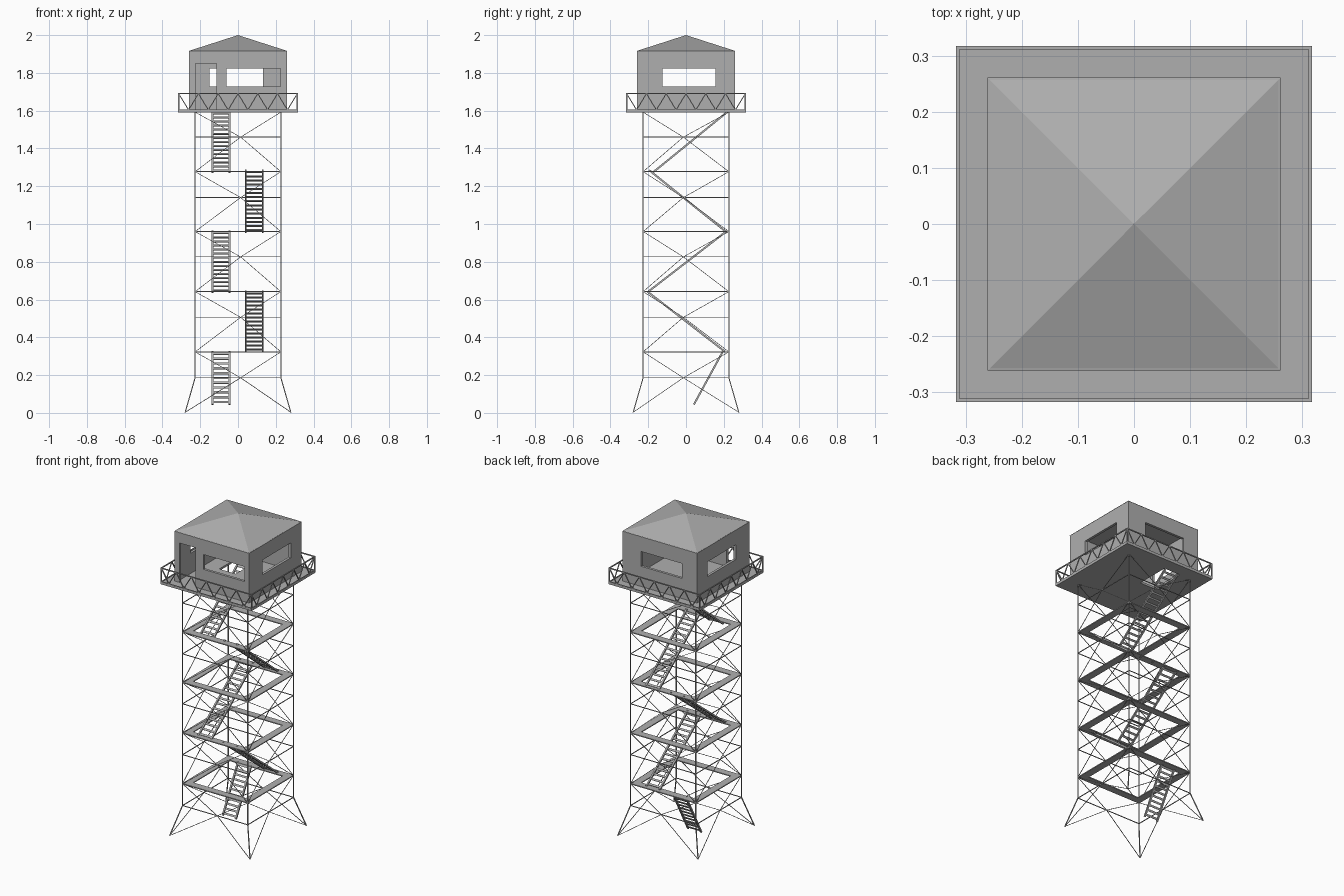
import bpy, bmesh
from mathutils import Vector, Matrix

if "Cube" in bpy.data.objects:
    bpy.data.objects.remove(bpy.data.objects["Cube"])

GREY = bpy.data.materials.new("dark_grey")
GREY.diffuse_color = (0.43, 0.43, 0.43, 1)
GREY.use_nodes = True
GREY.node_tree.nodes["Principled BSDF"].inputs["Base Color"].default_value = GREY.diffuse_color


def finish(bm, name):
    bmesh.ops.recalc_face_normals(bm, faces=bm.faces)
    me = bpy.data.meshes.new(name)
    bm.to_mesh(me)
    bm.free()
    me.materials.append(GREY)
    ob = bpy.data.objects.new(name, me)
    bpy.context.collection.objects.link(ob)
    return ob


def bar(bm, a, b, w=0.003, h=None):
    """Rectangular bar from a to b, w wide sideways and h deep."""
    a, b = Vector(a), Vector(b)
    d = b - a
    z = d.normalized()
    ref = Vector((1, 0, 0)) if abs(z.x) < 0.9 else Vector((0, 1, 0))
    y = z.cross(ref).normalized()
    x = y.cross(z)
    m = Matrix((x * w, y * (h or w), d)).transposed().to_4x4()
    bmesh.ops.create_cube(bm, size=1, matrix=Matrix.Translation((a + b) / 2) @ m)


def box(bm, x0, x1, y0, y1, z0, z1):
    m = Matrix.Translation(((x0 + x1) / 2, (y0 + y1) / 2, (z0 + z1) / 2))
    bmesh.ops.create_cube(bm, size=1, matrix=m @ Matrix.Diagonal((x1 - x0, y1 - y0, z1 - z0, 1)))


def box_obj(name, *dims):
    bm = bmesh.new()
    box(bm, *dims)
    return finish(bm, name)


def cut(target, name, *dims):
    c = box_obj(name, *dims)
    c.hide_render = True
    c.hide_viewport = True
    m = target.modifiers.new(name, 'BOOLEAN')
    m.operation, m.solver, m.object = 'DIFFERENCE', 'EXACT', c


R = 0.227                                   # leg offset
FOOT = 0.28
levels = [0.323, 0.642, 0.96, 1.277, 1.592]
mids = [0.186, 0.506, 0.826, 1.14, 1.46]

# Legs with splayed feet
bm = bmesh.new()
for sx in (-1, 1):
    for sy in (-1, 1):
        bar(bm, (sx * R, sy * R, mids[0]), (sx * R, sy * R, 1.595), 0.005)
        bar(bm, (sx * FOOT, sy * FOOT, 0.002), (sx * R, sy * R, mids[0]), 0.005)
finish(bm, "legs")

# Horizontal bars and cross braces on the four sides
bm = bmesh.new()
for side in range(4):
    def P(u, z, r=R):
        s = -1 if side < 2 else 1
        return (u, s * r, z) if side % 2 == 0 else (s * r, u, z)
    mid_u = 0.014 if side % 2 == 0 else -0.014
    for i, z in enumerate(mids):
        bar(bm, P(-R, z), P(R, z), 0.004)
        node = P(mid_u, z)
        for s in (-1, 1):
            bar(bm, node, P(s * R, levels[i]))
            low = P(s * FOOT, 0.003, FOOT) if i == 0 else P(s * R, levels[i - 1])
            bar(bm, node, low)
finish(bm, "braces")

# Narrow landing frames
bm = bmesh.new()
W = 0.044
for z in levels[:-1]:
    for s in (-1, 1):
        a, b = sorted((s * (R + 0.002), s * (R - W)))
        box(bm, -R - 0.002, R + 0.002, a, b, z - 0.003, z + 0.003)
        box(bm, a, b, -R + W, R - W, z - 0.003, z + 0.003)
finish(bm, "landings")

# Ladder stairs: (centre x, start y/z, end y/z, rungs)
flights = [(-0.09, 0.042, 0.045, 0.195, 0.325, 11),
           (0.086, 0.205, 0.325, -0.205, 0.643, 15),
           (-0.09, -0.205, 0.638, 0.215, 0.962, 15),
           (0.086, 0.215, 0.956, -0.195, 1.285, 15),
           (-0.09, -0.175, 1.273, 0.222, 1.596, 15)]
for k, (cx, y0, z0, y1, z1, n) in enumerate(flights):
    bm = bmesh.new()
    a, d = Vector((0, y0, z0)), Vector((0, y1 - y0, z1 - z0))
    for s in (-1, 1):
        o = Vector((cx + s * 0.045, 0, 0))
        bar(bm, a + o, a + o + d, 0.010, 0.010)
    t = d.normalized() * 0.006
    for i in range(n):
        c = a + d * ((i + 0.5) / n) + Vector((cx, 0, 0))
        # flat rung lying in the slope of the flight
        bar(bm, c - t, c + t, 0.09, 0.004)
    finish(bm, "stair_%d" % (k + 1))

# Deck with stair hatch
D = 0.317
deck = box_obj("deck", -D, D, -D, D, 1.589, 1.602)
cut(deck, "hatch_cutter", -0.145, -0.03, 0.02, 0.235, 1.5, 1.7)

# Railing with zigzag lattice
bm = bmesh.new()
r, n, zt, zb = D - 0.003, 12, 1.69, 1.604
for side in range(4):
    rot = Matrix.Rotation(side * 1.5707963, 3, 'Z')
    Q = lambda u, z: rot @ Vector((u, -r, z))
    bar(bm, Q(-r, zt), Q(r, zt), 0.006)
    bar(bm, Q(-r, zb), Q(r, zb), 0.005)
    bar(bm, Q(-r, 1.598), Q(-r, zt + 0.003), 0.006)
    for i in range(n):
        za, zc = (zt, zb) if i % 2 == 0 else (zb, zt)
        bar(bm, Q(-r + 2 * r * i / n, za), Q(-r + 2 * r * (i + 1) / n, zc), 0.005)
finish(bm, "railing")

# Cabin walls with doorway and four windows
C, T = 0.259, 0.016
walls = box_obj("cabin_walls", -C, C, -C, C, 1.601, 1.917)
cut(walls, "room_cutter", -C + T, C - T, -C + T, C - T, 1.5, 2.0)
wz = (1.729, 1.822)
cut(walls, "door_cutter", -0.225, -0.113, -0.3, -0.2, 1.5, 1.85)
cut(walls, "front_window_cutter", -0.06, 0.225, -0.3, -0.2, *wz)
cut(walls, "back_window_cutter", -0.152, 0.132, 0.2, 0.3, *wz)
cut(walls, "right_window_cutter", 0.2, 0.3, -0.125, 0.155, *wz)
cut(walls, "left_window_cutter", -0.3, -0.2, -0.125, 0.155, *wz)

# Pyramid roof
bm = bmesh.new()
E = 0.261
base = [bm.verts.new((x, y, 1.916)) for x, y in ((-E, -E), (E, -E), (E, E), (-E, E))]
top = bm.verts.new((0, 0, 2.0))
bm.faces.new(base)
for i in range(4):
    bm.faces.new((base[i], base[(i + 1) % 4], top))
finish(bm, "roof")
